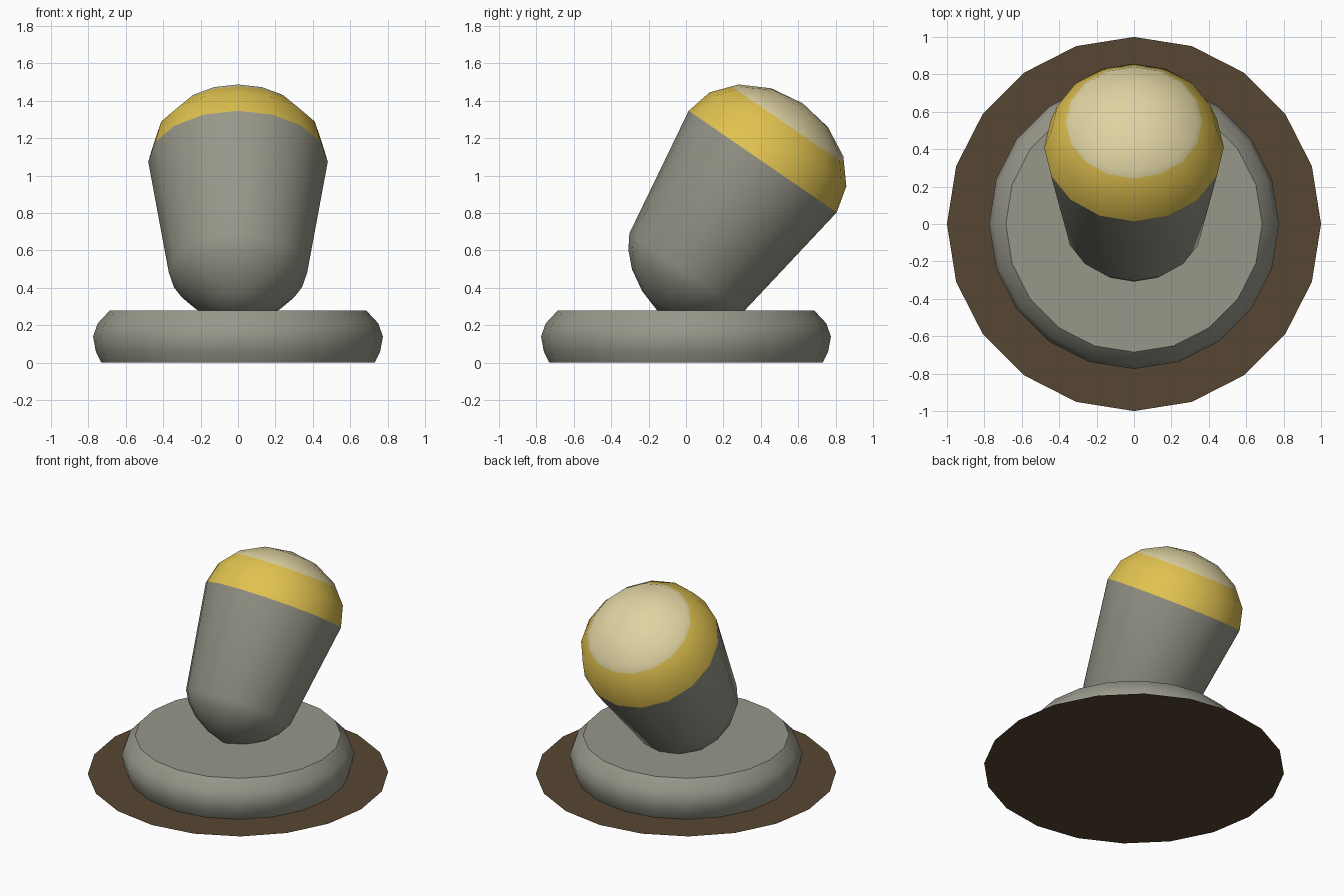
import bpy, bmesh
from math import sin, cos, pi, radians

cube = bpy.data.objects.get("Cube")
if cube:
    bpy.data.objects.remove(cube, do_unlink=True)


def material(name, rgb):
    m = bpy.data.materials.new(name)
    m.use_nodes = True
    m.diffuse_color = (*rgb, 1)
    m.node_tree.nodes["Principled BSDF"].inputs["Base Color"].default_value = (*rgb, 1)
    return m


grey = material("warm grey", (0.31, 0.31, 0.255))
yellow = material("golden yellow", (0.75, 0.54, 0.08))
cream = material("pale cream", (0.74, 0.65, 0.36))
brown = material("dark brown", (0.095, 0.062, 0.033))


def lathe(name, profile, sides, mats, loc=(0, 0, 0), tilt=0, colour_rule=None):
    """Turn (radius, height) points, bottom to top; radius 0 closes to a pole."""
    bm = bmesh.new()
    rings = []
    for r, z in profile:
        count = sides if r > 0 else 1
        rings.append([bm.verts.new((r * cos(2 * pi * i / sides), r * sin(2 * pi * i / sides), z))
                      for i in range(count)])
    for low, high in zip(rings, rings[1:]):
        for i in range(sides):
            j = (i + 1) % sides
            corners = [low[i % len(low)], low[j % len(low)],
                       high[j % len(high)], high[i % len(high)]]
            bm.faces.new(list(dict.fromkeys(corners)))
    if colour_rule:
        for f in bm.faces:
            f.material_index = colour_rule(f.calc_center_median())
    mesh = bpy.data.meshes.new(name)
    bm.to_mesh(mesh)
    bm.free()
    for m in mats:
        mesh.materials.append(m)
    ob = bpy.data.objects.new(name, mesh)
    bpy.context.collection.objects.link(ob)
    ob.location = loc
    ob.rotation_euler.x = -tilt
    bpy.ops.object.select_all(action="DESELECT")
    ob.select_set(True)
    bpy.context.view_layer.objects.active = ob
    bpy.ops.object.shade_smooth_by_angle(angle=radians(40))
    return ob


# Flat ground disc
bpy.ops.mesh.primitive_circle_add(vertices=20, radius=1, fill_type="NGON")
disc = bpy.context.object
disc.name = "ground_disc"
disc.data.materials.append(brown)

# Rounded base with a flat top
lathe("base", [(0.73, 0), (0.76, 0.06), (0.775, 0.14), (0.75, 0.21), (0.685, 0.28), (0, 0.28)],
      20, [grey])

# Leaning tapered body with a rounded foot
seam = (0, 0.41, 1.075)
lean = radians(34.5)
lathe("body", [(0, -0.98), (0.14, -0.935), (0.25, -0.87), (0.325, -0.795), (0.37, -0.72), (0.48, 0)],
      16, [grey], seam, lean)

# Domed head: yellow rim below, cream crown above
radius, height, crown = 0.48, 0.378, (0.365, 0.237)
dome = [(radius * cos(a), height * sin(a)) for a in (0, pi / 8, pi / 4, 3 * pi / 8)]
dome.insert(2, crown)
dome.append((0, height))
lathe("head", dome, 16, [yellow, cream], seam, lean, lambda c: int(c.z > crown[1]))
